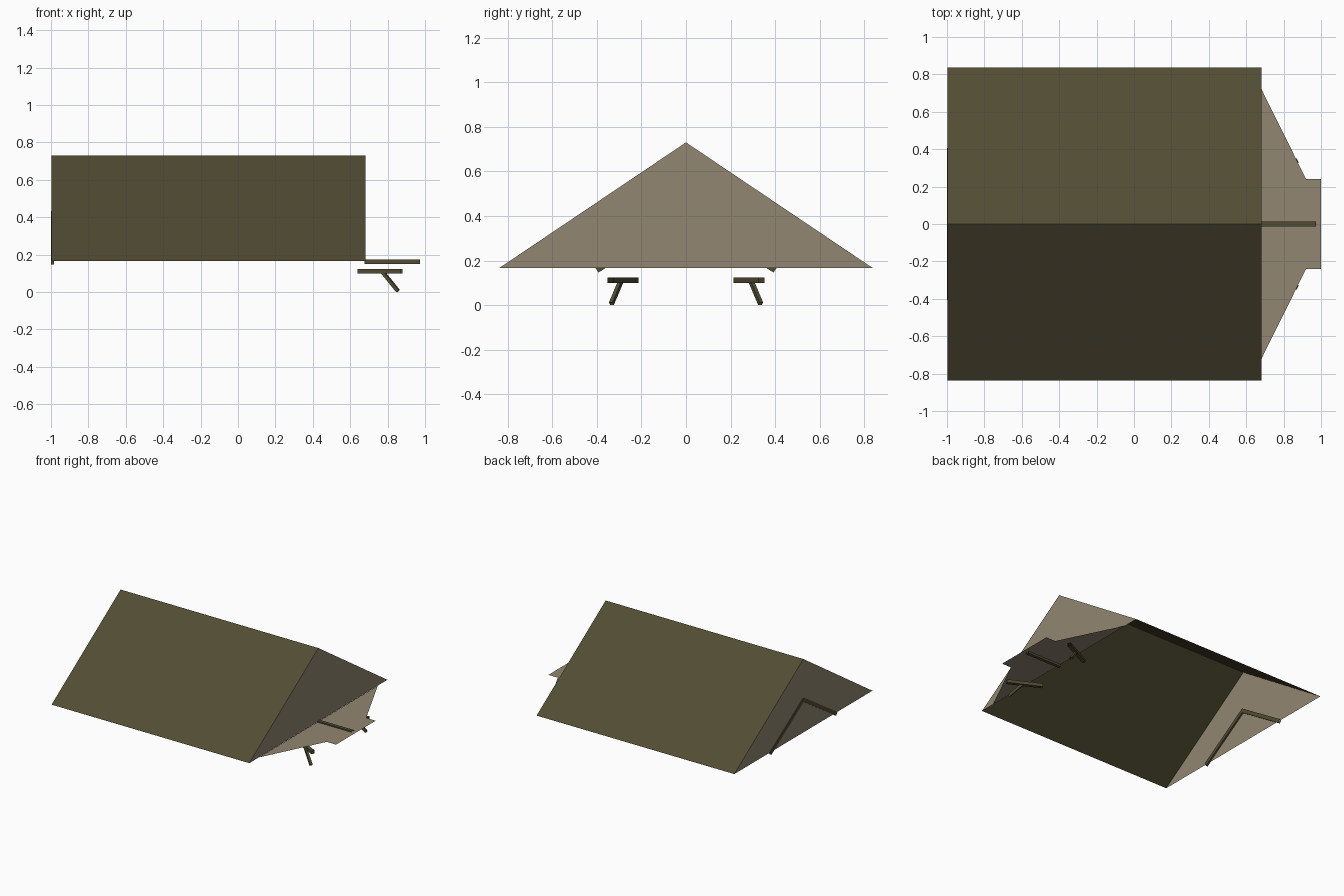
import bpy
from mathutils import Vector

cube = bpy.data.objects.get("Cube")
if cube:
    bpy.data.objects.remove(cube, do_unlink=True)


def material(name, rgb):
    mat = bpy.data.materials.new(name)
    mat.use_nodes = True
    color = (*rgb, 1.0)
    mat.diffuse_color = color
    mat.node_tree.nodes["Principled BSDF"].inputs["Base Color"].default_value = color
    return mat


olive = material("olive canvas", (0.085, 0.072, 0.034))
beige = material("beige canvas", (0.285, 0.24, 0.167))


def add_mesh(name, verts, faces, mat):
    mesh = bpy.data.meshes.new(name)
    mesh.from_pydata(verts, [], faces)
    mesh.materials.append(mat)
    obj = bpy.data.objects.new(name, mesh)
    bpy.context.collection.objects.link(obj)
    return obj


def bar(name, start, end, width, height, up=(0, 0, 1)):
    """Open-ended rectangular tube from start to end."""
    a, b = Vector(start), Vector(end)
    along = (b - a).normalized()
    side = along.cross(Vector(up)).normalized()
    top = side.cross(along)
    ring = [side * (sx * width / 2) + top * (sz * height / 2)
            for sx, sz in ((-1, -1), (1, -1), (1, 1), (-1, 1))]
    verts = [a + r for r in ring] + [b + r for r in ring]
    faces = [(i, (i + 1) % 4, (i + 1) % 4 + 4, i + 4) for i in range(4)]
    return add_mesh(name, verts, faces, olive)


BACK, FRONT = -0.996, 0.682
HALF, EAVE, RIDGE = 0.837, 0.167, 0.73


def profile(x):
    return [(x, -HALF, EAVE), (x, 0, RIDGE), (x, HALF, EAVE)]


# Roof: two sloping sheets, open underneath
add_mesh("roof", profile(BACK) + profile(FRONT),
         [(0, 3, 4, 1), (1, 4, 5, 2)], olive)

# Triangular end walls
add_mesh("rear_wall", profile(BACK), [(0, 1, 2)], beige)
add_mesh("front_wall", profile(FRONT), [(2, 1, 0)], beige)

# Flat tapered apron in front of the wall
half_outline = [(FRONT, 0.72), (0.92, 0.24), (1.0, 0.24)]
outline = [(x, -y, 0.166) for x, y in half_outline]
outline += [(x, y, 0.166) for x, y in reversed(half_outline)]
add_mesh("apron", outline, [tuple(range(len(outline)))], beige)

# Bar along the middle of the apron
bar("apron_bar", (0.676, 0, 0.163), (0.974, 0, 0.163), 0.026, 0.024)

# Mirrored rear brace, foot rails and legs
for label, s in (("left", 1), ("right", -1)):
    bar("rear_brace_" + label, (-0.992, s * 0.4, 0.158), (-0.992, s * -0.005, 0.422),
        0.028, 0.016, up=(1, 0, 0))
    bar("foot_rail_" + label, (0.645, s * 0.225, 0.112), (0.875, s * 0.34, 0.112),
        0.026, 0.024)
    bar("leg_" + label, (0.775, s * 0.293, 0.105), (0.855, s * 0.335, 0.006),
        0.018, 0.018)
